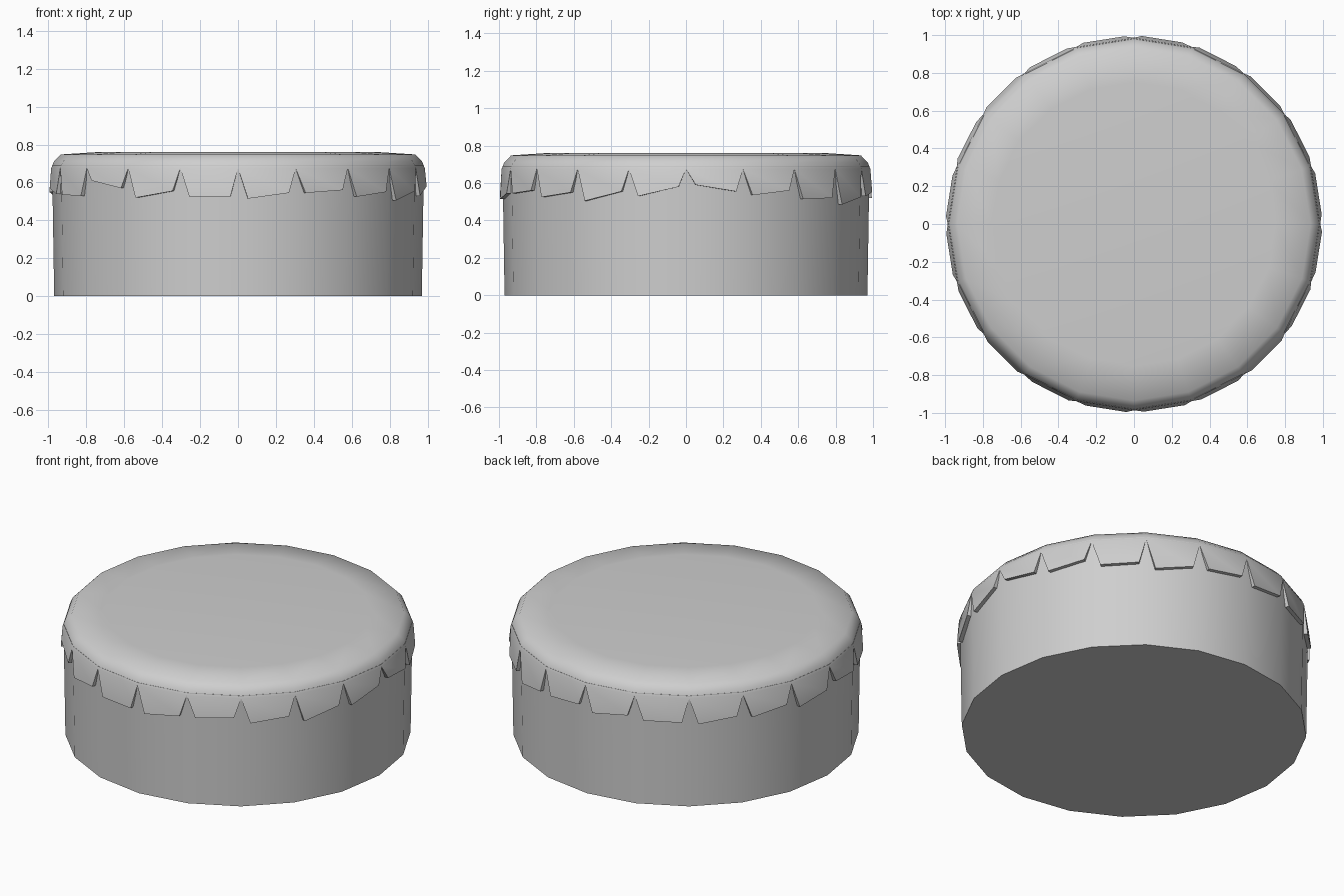
import bpy, bmesh, math
from mathutils import Vector

cube = bpy.data.objects.get("Cube")
if cube:
    bpy.data.objects.remove(cube, do_unlink=True)

SIDES = 20

grey = bpy.data.materials.new("light grey")
grey.use_nodes = True
colour = (0.62, 0.62, 0.62, 1)
grey.diffuse_color = colour
grey.node_tree.nodes["Principled BSDF"].inputs["Base Color"].default_value = colour


def ring_point(i, radius, z):
    a = math.tau * i / SIDES
    return Vector((radius * math.sin(a), -radius * math.cos(a), z))


def make_object(name, bm, smooth_angle):
    mesh = bpy.data.meshes.new(name)
    bm.to_mesh(mesh)
    bm.free()
    mesh.materials.append(grey)
    obj = bpy.data.objects.new(name, mesh)
    bpy.context.collection.objects.link(obj)
    bpy.ops.object.select_all(action='DESELECT')
    obj.select_set(True)
    bpy.context.view_layer.objects.active = obj
    bpy.ops.object.shade_smooth_by_angle(angle=math.radians(smooth_angle))
    return obj


def lathe(bm, profile):
    rings = [[bm.verts.new(ring_point(i, r, z)) for i in range(SIDES)] for r, z in profile]
    for low, high in zip(rings, rings[1:]):
        for i in range(SIDES):
            j = (i + 1) % SIDES
            bm.faces.new((low[i], low[j], high[j], high[i]))
    bm.faces.new(rings[-1])
    return rings


# Drum: slightly flared wall with a flat base
bm = bmesh.new()
rings = lathe(bm, [(0.97, 0), (0.981, 0.69)])
bm.faces.new(list(reversed(rings[0])))
make_object("drum_body", bm, 40)

# Covering: rounded top with a ragged hanging fringe
bm = bmesh.new()
rim = lathe(bm, [(0.986, 0.675), (0.972, 0.71), (0.935, 0.748), (0.75, 0.76)])[0]

# Start and end height of each hanging tab, counter-clockwise from the front
tabs = [(.515, .545), (.545, .56), (.525, .55), (.505, .555), (.53, .58),
        (.59, .555), (.535, .56), (.515, .52), (.485, .525), (.53, .55),
        (.52, .55), (.53, .53), (.52, .55), (.53, .56), (.52, .55),
        (.57, .54), (.535, .53), (.61, .57), (.52, .555), (.525, .525)]

for i, heights in enumerate(tabs):
    left, right = rim[i], rim[(i + 1) % SIDES]
    outer, inner = [], []
    for t, z in zip((0.17, 0.87), heights):
        p = left.co.lerp(right.co, t)
        outer.append(bm.verts.new((p.x * 1.016, p.y * 1.016, z)))
        inner.append(bm.verts.new((p.x * 0.985, p.y * 0.985, z)))
    bm.faces.new((left, outer[0], outer[1], right))
    bm.faces.new((outer[0], inner[0], inner[1], outer[1]))
    bm.faces.new((left, inner[0], outer[0]))
    bm.faces.new((right, outer[1], inner[1]))

make_object("ragged_top_cover", bm, 50)
